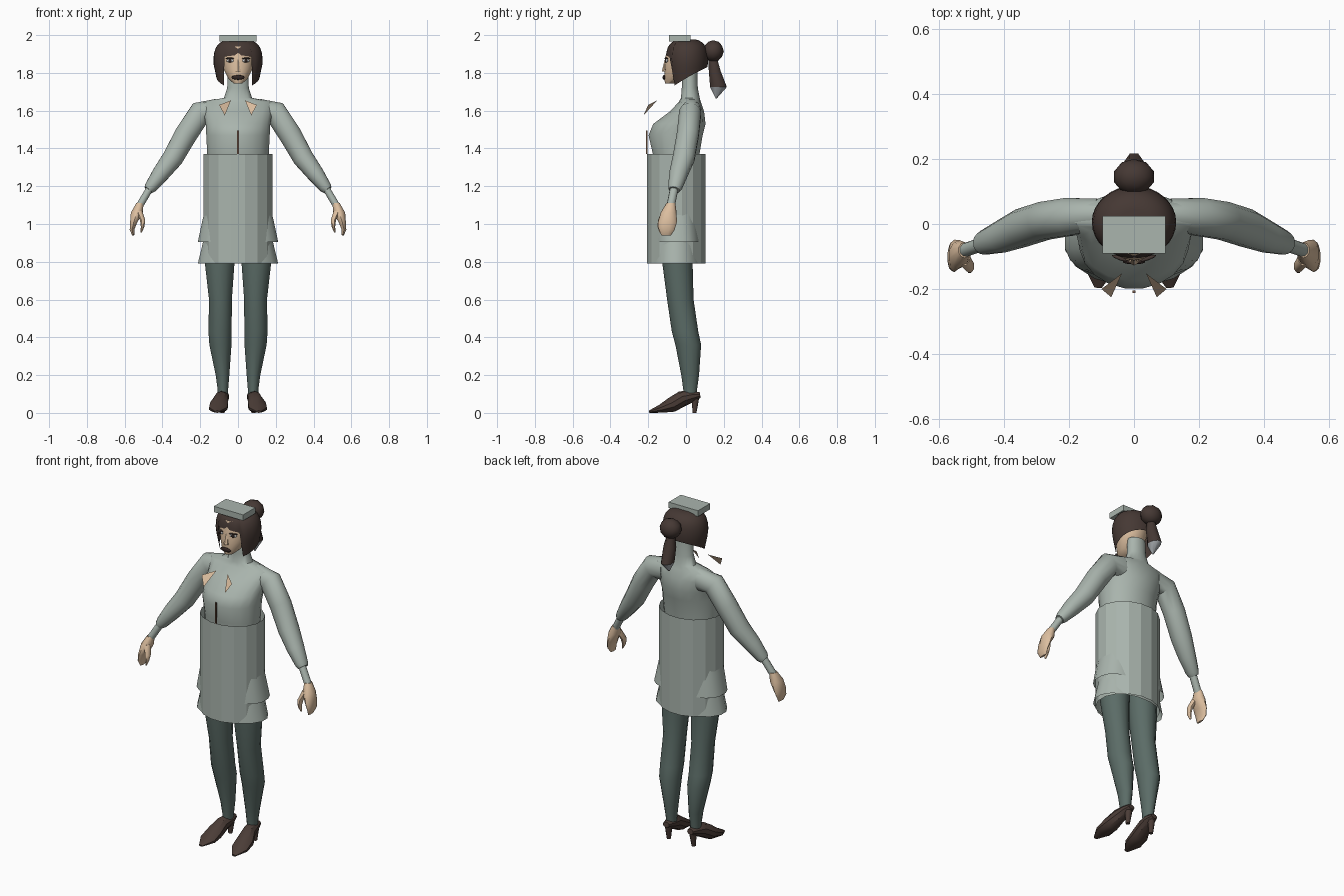
import bpy, bmesh, math
from mathutils import Vector, Matrix

if "Cube" in bpy.data.objects:
    bpy.data.objects.remove(bpy.data.objects["Cube"])


def material(name, rgb):
    m = bpy.data.materials.new(name)
    m.diffuse_color = (*rgb, 1)
    m.use_nodes = True
    m.node_tree.nodes["Principled BSDF"].inputs["Base Color"].default_value = m.diffuse_color
    return m


SAGE = material("sage cloth", (0.40, 0.46, 0.42))
STOCKING = material("dark stocking", (0.105, 0.15, 0.135))
HAIR = material("dark brown hair", (0.06, 0.04, 0.034))
SHOE = material("brown leather", (0.07, 0.046, 0.038))
SKIN = material("skin", (0.72, 0.52, 0.35))
LIPS = material("dark lips", (0.03, 0.018, 0.016))
WHITE = material("eye white", (0.60, 0.62, 0.62))
SILVER = material("silver tip", (0.42, 0.45, 0.47))
TRIM = material("brown trim", (0.20, 0.11, 0.07))


def finish(name, bm, mat, angle=None):
    bmesh.ops.recalc_face_normals(bm, faces=bm.faces)
    me = bpy.data.meshes.new(name)
    bm.to_mesh(me)
    bm.free()
    ob = bpy.data.objects.new(name, me)
    bpy.context.collection.objects.link(ob)
    me.materials.append(mat)
    if angle:
        bpy.ops.object.select_all(action='DESELECT')
        ob.select_set(True)
        bpy.context.view_layer.objects.active = ob
        bpy.ops.object.shade_smooth_by_angle(angle=math.radians(angle))
    return ob


def loft(name, rings, mat, n=12, flat=True, caps=True, angle=50, power=1.0):
    """Rings of (x, y, z, half width, half depth); flat keeps rings level."""
    bm = bmesh.new()
    pts = [Vector(r[:3]) for r in rings]
    loops = []
    for i, r in enumerate(rings):
        t = pts[min(i + 1, len(pts) - 1)] - pts[max(i - 1, 0)]
        t = Vector((0, 0, 1)) if flat else t.normalized()
        ref = Vector((0, 0, 1)) if abs(t.y) > 0.8 else Vector((0, 1, 0))
        v = (ref - t * ref.dot(t)).normalized()
        u = v.cross(t)
        loop = []
        for k in range(n):
            a = 2 * math.pi * (k + 0.5) / n
            c, s = math.cos(a), math.sin(a)
            c = math.copysign(abs(c) ** power, c)
            s = math.copysign(abs(s) ** power, s)
            loop.append(bm.verts.new(pts[i] + u * c * r[3] + v * s * r[4]))
        loops.append(loop)
    for a, b in zip(loops, loops[1:]):
        for k in range(n):
            bm.faces.new((a[k], a[(k + 1) % n], b[(k + 1) % n], b[k]))
    if caps:
        bm.faces.new(loops[0])
        bm.faces.new(loops[-1])
    return finish(name, bm, mat, angle)


def blob(name, loc, scale, mat, turn=0.0, sub=2, angle=60):
    bm = bmesh.new()
    bmesh.ops.create_icosphere(bm, subdivisions=sub, radius=1)
    m = Matrix.Translation(loc) @ Matrix.Rotation(turn, 4, 'Z') @ Matrix.Diagonal((*scale, 1))
    bmesh.ops.transform(bm, matrix=m, verts=bm.verts)
    return finish(name, bm, mat, angle)


def box(name, lo, hi, mat):
    bm = bmesh.new()
    bmesh.ops.create_cube(bm, size=1)
    lo, hi = Vector(lo), Vector(hi)
    m = Matrix.Translation((lo + hi) / 2) @ Matrix.Diagonal((*(hi - lo), 1))
    bmesh.ops.transform(bm, matrix=m, verts=bm.verts)
    return finish(name, bm, mat)


# Jacket top with high neck
loft("jacket", [(0, -.055, 1.30, .16, .12), (0, -.052, 1.37, .165, .125), (0, -.055, 1.47, .17, .145),
                (0, -.035, 1.53, .173, .14), (0, .005, 1.595, .185, .092), (0, .02, 1.645, .19, .06),
                (0, .023, 1.668, .075, .05), (0, .02, 1.72, .058, .043), (0, .02, 1.81, .054, .04)],
     SAGE, 20)
# Faceted waist wrap, flared hem of the jacket and the skirt below
loft("waist_wrap", [(0, -.052, .79, .185, .158), (0, -.052, 1.37, .185, .158)], SAGE, 16,
     caps=False, angle=None)
loft("jacket_hem", [(0, -.045, .905, .215, .125), (0, -.05, 1.02, .19, .12), (0, -.05, 1.12, .165, .11)],
     SAGE, 20, caps=False, power=.8)
loft("skirt", [(0, -.052, .79, .217, .14), (0, -.052, .92, .185, .13), (0, -.052, 1.05, .15, .11)],
     SAGE, 16, caps=False)
# Front closure
box("front_closure", (-.004, -.212, 1.37), (.004, -.205, 1.495), TRIM)

for side, label in ((-1, "right"), (1, "left")):
    s = side
    # Sleeve, cuff and wrist
    loft(label + "_sleeve", [(s * .11, .03, 1.595, .07, .05), (s * .20, .022, 1.588, .065, .06),
                             (s * .275, .01, 1.475, .062, .06), (s * .345, -.012, 1.35, .057, .06),
                             (s * .41, -.04, 1.265, .047, .05), (s * .462, -.058, 1.195, .034, .038),
                             (s * .475, -.062, 1.18, .026, .03)], SAGE, 12, flat=False)
    loft(label + "_wrist", [(s * .46, -.06, 1.20, .02, .022), (s * .525, -.082, 1.09, .02, .022)],
         SAGE, 10, flat=False)
    # Mitten shaped hand with thumb
    loft(label + "_hand", [(s * .52, -.08, 1.11, .02, .024), (s * .535, -.092, 1.06, .034, .042),
                           (s * .552, -.098, 1.01, .02, .05), (s * .561, -.102, .97, .013, .042),
                           (s * .555, -.105, .94, .006, .025)], SKIN, 10)
    loft(label + "_thumb", [(s * .525, -.105, 1.07, .02, .025), (s * .505, -.13, 1.02, .015, .02),
                            (s * .505, -.137, .985, .01, .015), (s * .513, -.135, .955, .004, .006)],
         SKIN, 8)
    # Leg
    loft(label + "_leg", [(s * .09, -.05, .98, .085, .085), (s * .097, -.045, .79, .08, .08),
                          (s * .093, -.03, .60, .062, .07), (s * .095, -.005, .43, .063, .07),
                          (s * .093, .012, .36, .06, .068), (s * .082, .022, .2, .037, .047),
                          (s * .08, .022, .12, .028, .036), (s * .08, .022, .08, .028, .033)],
         STOCKING, 14)
    # Pointed shoe and its heel
    loft(label + "_shoe", [(s * .11, -.195, .006, .012, .006), (s * .105, -.135, .022, .05, .022),
                           (s * .1, -.075, .043, .05, .04), (s * .088, -.02, .075, .037, .042),
                           (s * .08, .035, .088, .034, .03), (s * .08, .075, .094, .02, .015)],
         SHOE, 10, flat=False, angle=35)
    loft(label + "_heel", [(s * .082, .045, 0, .012, .011), (s * .081, .048, .05, .018, .018),
                           (s * .08, .05, .1, .024, .025)], SHOE, 8)
    # Collar point
    bm = bmesh.new()
    bm.faces.new([bm.verts.new(p) for p in ((s * .10, -.20, 1.63), (s * .037, -.152, 1.655),
                                            (s * .07, -.225, 1.575))])
    finish(label + "_collar_point", bm, SKIN)
    # Eye, pupil and eyebrow
    blob(label + "_eye", (s * .042, -.104, 1.865), (.021, .005, .010), WHITE, s * .35)
    blob(label + "_pupil", (s * .042, -.108, 1.865), (.010, .004, .010), LIPS, s * .35)
    blob(label + "_eyelid", (s * .044, -.105, 1.877), (.026, .006, .004), HAIR, s * .35)

# Face
loft("face", [(0, -.08, 1.745, .025, .03), (0, -.057, 1.77, .052, .06), (0, -.032, 1.82, .078, .08),
              (0, -.022, 1.875, .088, .09), (0, -.01, 1.94, .08, .085)], SKIN, 18)
loft("nose", [(0, -.11, 1.808, .017, .018), (0, -.108, 1.822, .013, .017), (0, -.105, 1.868, .006, .008)],
     SKIN, 6)
blob("mouth", (0, -.116, 1.776), (.036, .008, .013), LIPS)

# Hair shell: hem is high over the forehead, low at the cheeks, rising to the nape
bm = bmesh.new()
N, ROWS, loops = 32, 9, []
for k in range(N):
    a = 2 * math.pi * k / N
    c, sn = math.cos(a), math.sin(a)
    if sn < 0 and abs(c) < .64:
        hem = 1.885 + .01 * (1 - abs(c) / .64)
    else:
        hem = 1.73 + max(0, sn * .11 + .085) * .52
    col = []
    for j in range(ROWS):
        z = 1.978 + (hem - 1.978) * (j / (ROWS - 1)) ** 1.6
        r = (1 - ((z - 1.85) / .13) ** 3) ** (1 / 3) if z > 1.85 else 1 - (1.85 - z) * 1.6
        col.append(bm.verts.new((.13 * r * c, .005 + .112 * r * sn, z)))
    loops.append(col)
for k in range(N):
    p, q = loops[k], loops[(k + 1) % N]
    for j in range(ROWS - 1):
        bm.faces.new((p[j], p[j + 1], q[j + 1], q[j]))
bm.faces.new([col[0] for col in loops])
finish("hair", bm, HAIR, 50)

# Bun, ponytail with pale tip
blob("hair_bun", (0, .145, 1.915), (.064, .055, .058), HAIR, angle=30)
loft("ponytail", [(0, .142, 1.875, .022, .025), (0, .152, 1.81, .036, .034), (0, .172, 1.725, .034, .048)],
     HAIR, 8)
loft("ponytail_tip", [(0, .172, 1.725, .034, .048), (0, .16, 1.665, .003, .003)], SILVER, 8)

# Flat cap
box("cap", (-.097, -.09, 1.965), (.097, .025, 2.0), SAGE)
